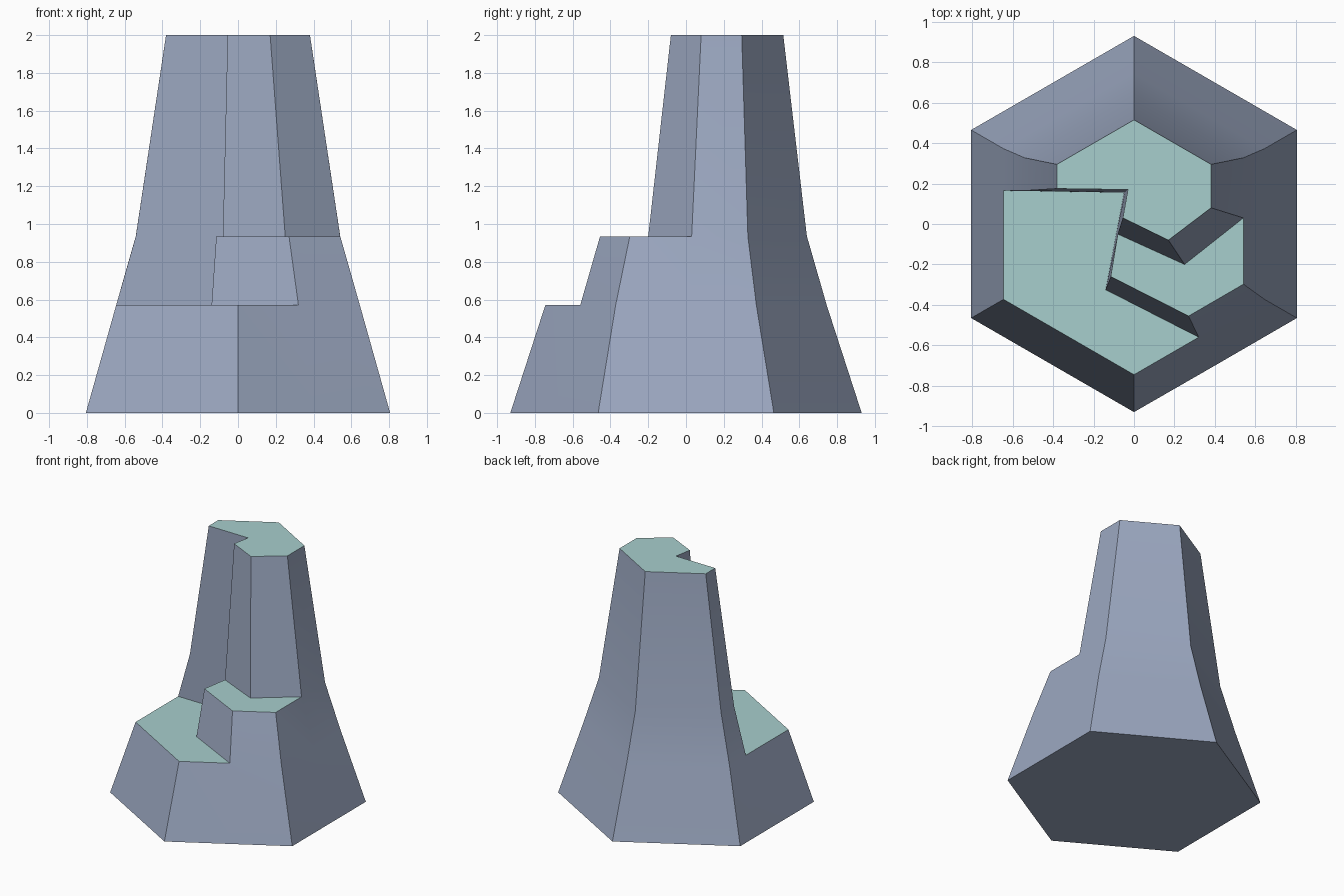
import bpy
import bmesh
import math
from mathutils import Vector

cube = bpy.data.objects.get("Cube")
if cube:
    bpy.data.objects.remove(cube, do_unlink=True)


def flat_colour(name, rgb):
    mat = bpy.data.materials.new(name)
    mat.use_nodes = True
    colour = (*rgb, 1.0)
    mat.diffuse_color = colour
    mat.node_tree.nodes["Principled BSDF"].inputs["Base Color"].default_value = colour
    return mat


bm = bmesh.new()
CORNERS = ["back", "left_back", "left_front", "front", "right_front", "right_back"]


def level(z, radius, centre_y, **cuts):
    """Vertices of one height: six hexagon corners plus the named cut points."""
    points = {}
    for i, name in enumerate(CORNERS):
        angle = math.radians(60 * i)
        points[name] = (radius * math.sin(angle), centre_y + radius * math.cos(angle))
    points.update(cuts)
    return {name: bm.verts.new(Vector((x, y, z))) for name, (x, y) in points.items()}


def walls(lower, upper, outline):
    """Side faces between two heights, following a named outline."""
    for a, b in zip(outline, outline[1:] + outline[:1]):
        bm.faces.new((lower[a], lower[b], upper[b], upper[a]))


def cap(points, outline, material=1):
    face = bm.faces.new([points[name] for name in outline])
    face.material_index = material


# The four heights, from the foot to the summit
foot = level(0, 0.93, 0, left_cut=(0.805, 0.04), step=(0.40, -0.70),
             right_cut=(-0.805, 0.20))
low = level(0.57, 0.745, 0, left_cut=(0.645, 0.03), step=(0.32, -0.56),
            nose=(-0.14, -0.325), side=(-0.09, -0.06), inner=(-0.05, 0.155),
            right_cut=(-0.645, 0.165))
middle = level(0.935, 0.625, 0.015, left_cut=(0.541, 0.03), step=(0.27, -0.455),
               nose=(-0.115, -0.26), side=(-0.08, -0.05), inner=(-0.043, 0.16),
               right_cut=(-0.541, 0.165), tower=(0.25, -0.20))
summit = level(2, 0.44, 0.075, left_cut=(0.381, 0.08), tower=(0.17, -0.08),
               side=(-0.055, 0.03), inner=(-0.03, 0.17), right_cut=(-0.381, 0.175))

# Outlines of the three stacked tiers
base_tier = ["back", "left_back", "left_cut", "left_front", "step", "front",
             "right_front", "right_cut", "right_back"]
step_tier = ["back", "left_back", "left_cut", "left_front", "step", "nose",
             "side", "inner", "right_cut", "right_back"]
tower_tier = ["back", "left_back", "left_cut", "tower", "side", "inner",
              "right_cut", "right_back"]

walls(foot, low, base_tier)
walls(low, middle, step_tier)
walls(middle, summit, tower_tier)

# Underside, the two ledges and the flat summit
cap(foot, base_tier, material=0)
cap(low, ["step", "front", "right_front", "right_cut", "inner", "side", "nose"])
cap(middle, ["left_cut", "left_front", "step", "nose", "side", "tower"])
cap(summit, tower_tier)

# Drop the corners that the cuts removed
bmesh.ops.delete(bm, geom=[v for v in bm.verts if not v.link_faces], context="VERTS")
bmesh.ops.recalc_face_normals(bm, faces=bm.faces)

mesh = bpy.data.meshes.new("rock_spire")
bm.to_mesh(mesh)
bm.free()
mesh.materials.append(flat_colour("slate_blue", (0.33, 0.39, 0.53)))
mesh.materials.append(flat_colour("pale_teal", (0.39, 0.62, 0.61)))

rock = bpy.data.objects.new("rock_spire", mesh)
bpy.context.collection.objects.link(rock)
bpy.ops.object.select_all(action="DESELECT")
rock.select_set(True)
bpy.context.view_layer.objects.active = rock
bpy.ops.object.shade_smooth_by_angle(angle=math.radians(30))
